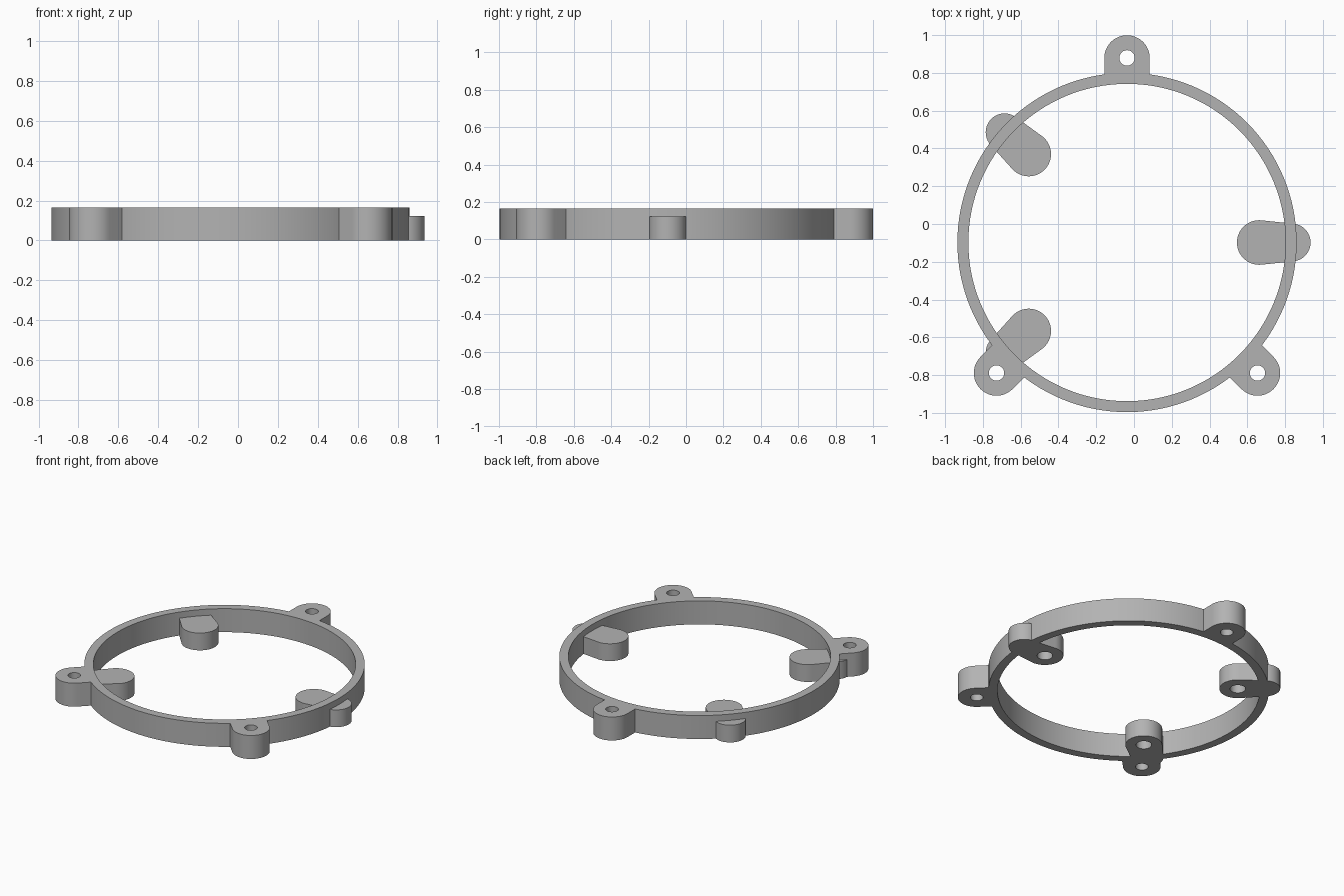
import bpy, bmesh
from math import pi, cos, sin, radians, asin
from mathutils import Vector, Matrix

cube = bpy.data.objects.get("Cube")
if cube:
    bpy.data.objects.remove(cube, do_unlink=True)

CENTRE = Vector((-0.037, -0.098, 0))
RING_OUT, RING_IN, HEIGHT = 0.898, 0.84, 0.166
LUG_DIST, LUG_R, LUG_HOLE = 0.977, 0.12, 0.041
PAD_DIST, PAD_R, PAD_HOLE, PAD_HEIGHT = 0.70, 0.118, 0.05, 0.122
TIP_DIST, TIP_R = 0.872, 0.1

grey = bpy.data.materials.new("plain grey")
grey.use_nodes = True
colour = (0.45, 0.45, 0.45, 1)
grey.diffuse_color = colour
grey.node_tree.nodes["Principled BSDF"].inputs["Base Color"].default_value = colour


def arc(x, radius, start, end, steps):
    """Points on a circle centred at (x, 0)."""
    return [(x + radius * cos(start + (end - start) * i / steps),
             radius * sin(start + (end - start) * i / steps)) for i in range(steps + 1)]


def circle(x, radius, steps):
    return arc(x, radius, 0, 2 * pi, steps)[:-1]


def prism(name, outline, low, high, angle=0):
    """Extrude an outline and turn it about the ring centre."""
    bm = bmesh.new()
    base = bm.faces.new([bm.verts.new((x, y, low)) for x, y in outline])
    top = bmesh.ops.extrude_face_region(bm, geom=[base])["geom"]
    bmesh.ops.translate(bm, vec=(0, 0, high - low),
                        verts=[v for v in top if isinstance(v, bmesh.types.BMVert)])
    bmesh.ops.recalc_face_normals(bm, faces=bm.faces)
    bm.transform(Matrix.Translation(CENTRE) @ Matrix.Rotation(radians(angle), 4, "Z"))
    mesh = bpy.data.meshes.new(name)
    bm.to_mesh(mesh)
    bm.free()
    mesh.materials.append(grey)
    obj = bpy.data.objects.new(name, mesh)
    bpy.context.collection.objects.link(obj)
    return obj


def combine(target, tool, operation):
    """Apply a boolean and discard the tool object."""
    mod = target.modifiers.new(tool.name, "BOOLEAN")
    mod.operation, mod.object, mod.solver = operation, tool, "EXACT"
    bpy.context.view_layer.objects.active = target
    bpy.ops.object.modifier_apply(modifier=mod.name)
    bpy.data.objects.remove(tool, do_unlink=True)


# Open ring
ring = prism("mounting_ring", circle(0, RING_OUT, 128), 0, HEIGHT)
combine(ring, prism("ring_bore", circle(0, RING_IN, 128), -0.1, HEIGHT + 0.1), "DIFFERENCE")

# Outer screw lugs: straight sides with a round end
lug_angles = (90, 225, 315)
lug_outline = [(0.87, -LUG_R)] + arc(LUG_DIST, LUG_R, -pi / 2, pi / 2, 32) + [(0.87, LUG_R)]
for angle in lug_angles:
    combine(ring, prism("lug", lug_outline, 0, HEIGHT, angle), "UNION")

# Low tapered pads crossing the ring, sides tangent to both round ends
pad_angles = (0, 138, 222)
tangent = pi / 2 - asin((PAD_R - TIP_R) / (TIP_DIST - PAD_DIST))
pad_outline = (arc(TIP_DIST, TIP_R, -tangent, tangent, 32)
               + arc(PAD_DIST, PAD_R, tangent, 2 * pi - tangent, 32))
for angle in pad_angles:
    combine(ring, prism("pad", pad_outline, 0, PAD_HEIGHT, angle), "UNION")

# Through holes in the lugs, blind holes under the pads
for angle in lug_angles:
    combine(ring, prism("lug_hole", circle(LUG_DIST, LUG_HOLE, 32), -0.1, HEIGHT + 0.1, angle), "DIFFERENCE")
for angle in pad_angles:
    combine(ring, prism("pad_hole", circle(PAD_DIST, PAD_HOLE, 32), -0.1, 0.1, angle), "DIFFERENCE")

# Smooth curved walls, crisp edges
bpy.ops.object.select_all(action="DESELECT")
ring.select_set(True)
bpy.context.view_layer.objects.active = ring
bpy.ops.object.shade_smooth_by_angle(angle=radians(30))
